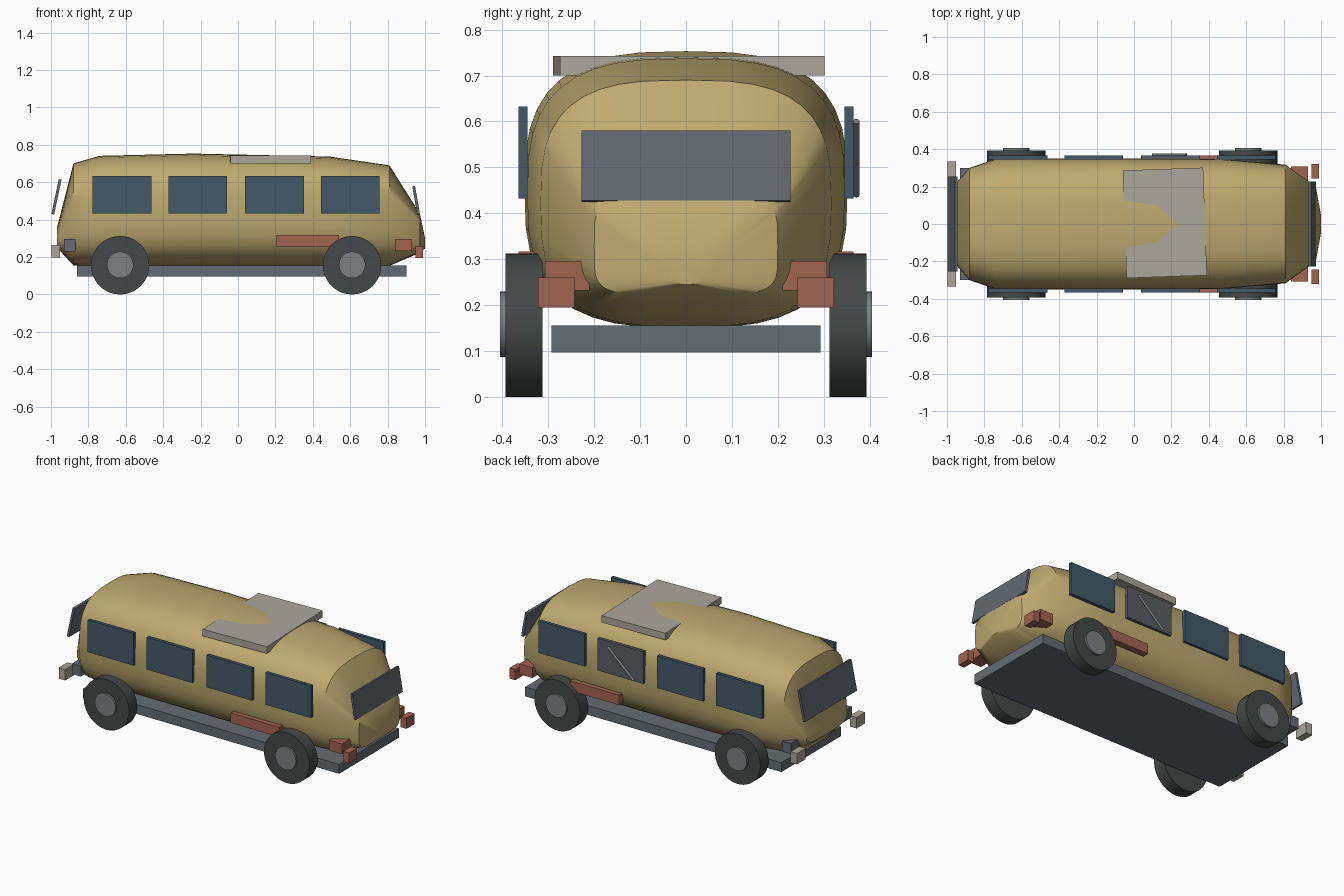
import bpy, bmesh, math
from mathutils import Vector

if "Cube" in bpy.data.objects:
    bpy.data.objects.remove(bpy.data.objects["Cube"])

def mat(name, rgb):
    m = bpy.data.materials.new(name)
    m.diffuse_color = (*rgb, 1)
    m.use_nodes = True
    m.node_tree.nodes["Principled BSDF"].inputs["Base Color"].default_value = m.diffuse_color
    return m

TAN = mat("tan", (0.52, 0.40, 0.16))
GLASS = mat("glass", (0.055, 0.10, 0.14))
SHIELD = mat("shield_glass", (0.12, 0.14, 0.16))
STEEL = mat("steel", (0.13, 0.15, 0.17))
PANEL = mat("panel", (0.10, 0.11, 0.12))
RED = mat("red_brown", (0.36, 0.13, 0.08))
PALE = mat("pale", (0.42, 0.39, 0.33))
RUBBER = mat("rubber", (0.06, 0.065, 0.065))
HUB = mat("hub_metal", (0.20, 0.22, 0.22))

def box(name, lo, hi, material, rot=(0, 0, 0)):
    lo, hi = Vector(lo), Vector(hi)
    bpy.ops.mesh.primitive_cube_add(size=1, location=(lo + hi) / 2, rotation=rot)
    ob = bpy.context.object
    ob.name, ob.scale = name, hi - lo
    ob.data.materials.append(material)
    return ob

def side_box(name, x0, x1, y0, y1, z0, z1, material, sides=(-1, 1)):
    for s in sides:
        a, b = sorted((s * y0, s * y1))
        box(name, (x0, a, z0), (x1, b, z1), material)

def disc(name, x, y0, y1, z, r, material):
    bpy.ops.mesh.primitive_cylinder_add(vertices=48, radius=r, depth=abs(y1 - y0),
        location=(x, (y0 + y1) / 2, z), rotation=(math.pi / 2, 0, 0))
    ob = bpy.context.object
    ob.name = name
    ob.data.materials.append(material)
    bpy.ops.object.shade_smooth_by_angle(angle=math.radians(35))

# Body shell: rounded cross sections (x, bottom, top, half width, squareness)
sections = [(-0.967, 0.25, 0.36, 0.20, 3.2), (-0.88, 0.155, 0.70, 0.30, 3.0),
            (-0.74, 0.15, 0.741, 0.348, 2.9), (-0.24, 0.15, 0.753, 0.352, 2.9),
            (0.49, 0.15, 0.737, 0.346, 2.9), (0.81, 0.153, 0.69, 0.317, 3.0),
            (0.972, 0.222, 0.432, 0.20, 5.0), (1.0, 0.245, 0.30, 0.045, 3.0)]
N = 40
bm = bmesh.new()
rings = []
for x, lo, hi, w, n in sections:
    ring = []
    for i in range(N):
        a = 2 * math.pi * i / N
        c, s = math.cos(a), math.sin(a)
        y = w * math.copysign(abs(c) ** (2 / n), c)
        z = (lo + hi) / 2 + (hi - lo) / 2 * math.copysign(abs(s) ** (2 / n), s)
        ring.append(bm.verts.new((x, y, z)))
    rings.append(ring)
for r, q in zip(rings, rings[1:]):
    for i in range(N):
        j = (i + 1) % N
        bm.faces.new((r[i], r[j], q[j], q[i]))
bm.faces.new(rings[0])
bm.faces.new(rings[-1])
bmesh.ops.recalc_face_normals(bm, faces=bm.faces)
me = bpy.data.meshes.new("body")
bm.to_mesh(me)
bm.free()
body = bpy.data.objects.new("body", me)
me.materials.append(TAN)
bpy.context.collection.objects.link(body)
bpy.context.view_layer.objects.active = body
body.select_set(True)
bpy.ops.object.shade_smooth_by_angle(angle=math.radians(35))

# Chassis and roof panel
box("chassis", (-0.86, -0.293, 0.097), (0.90, 0.293, 0.155), STEEL)
box("roof_panel", (-0.05, -0.282, 0.70), (0.38, 0.294, 0.7425), PALE, (0, 0, math.radians(2)))

# Wheels
for x in (-0.63, 0.61):
    for s in (-1, 1):
        disc("tyre", x, s * 0.313, s * 0.393, 0.156, 0.156, RUBBER)
        disc("hub", x, s * 0.37, s * 0.405, 0.158, 0.071, HUB)

# Side windows, with one solid panel and its diagonal bar on the far side
for x in (-0.62, -0.215, 0.195, 0.60):
    for s in (-1, 1):
        solid = s == 1 and x == 0.195
        side_box("side_panel" if solid else "side_window", x - 0.157, x + 0.157,
                 0.345, 0.365, 0.432, 0.632, PANEL if solid else GLASS, (s,))
bpy.ops.mesh.primitive_cylinder_add(vertices=12, radius=0.007, depth=0.24,
    location=(0.19, 0.371, 0.52), rotation=(0, math.radians(48), 0))
bpy.context.object.name = "diagonal_bar"
bpy.context.object.data.materials.append(HUB)

# Windscreens, leaning with the ends of the body
box("windscreen", (0.945, -0.228, 0.425), (0.96, 0.228, 0.58), SHIELD, (0, math.radians(-10), 0))
box("rear_window", (-0.978, -0.255, 0.427), (-0.963, 0.255, 0.617), SHIELD, (0, math.radians(12), 0))

# Lamps, bumper blocks and side trim
side_box("front_lamp", 0.84, 0.93, 0.21, 0.307, 0.232, 0.296, RED)
side_box("front_bumper_block", 0.948, 0.988, 0.243, 0.322, 0.195, 0.26, RED)
side_box("rear_lamp", -0.93, -0.87, 0.20, 0.30, 0.23, 0.295, STEEL)
side_box("rear_bumper_block", -0.997, -0.953, 0.25, 0.335, 0.197, 0.265, PALE)
side_box("side_trim", 0.205, 0.54, 0.325, 0.365, 0.255, 0.317, RED)
